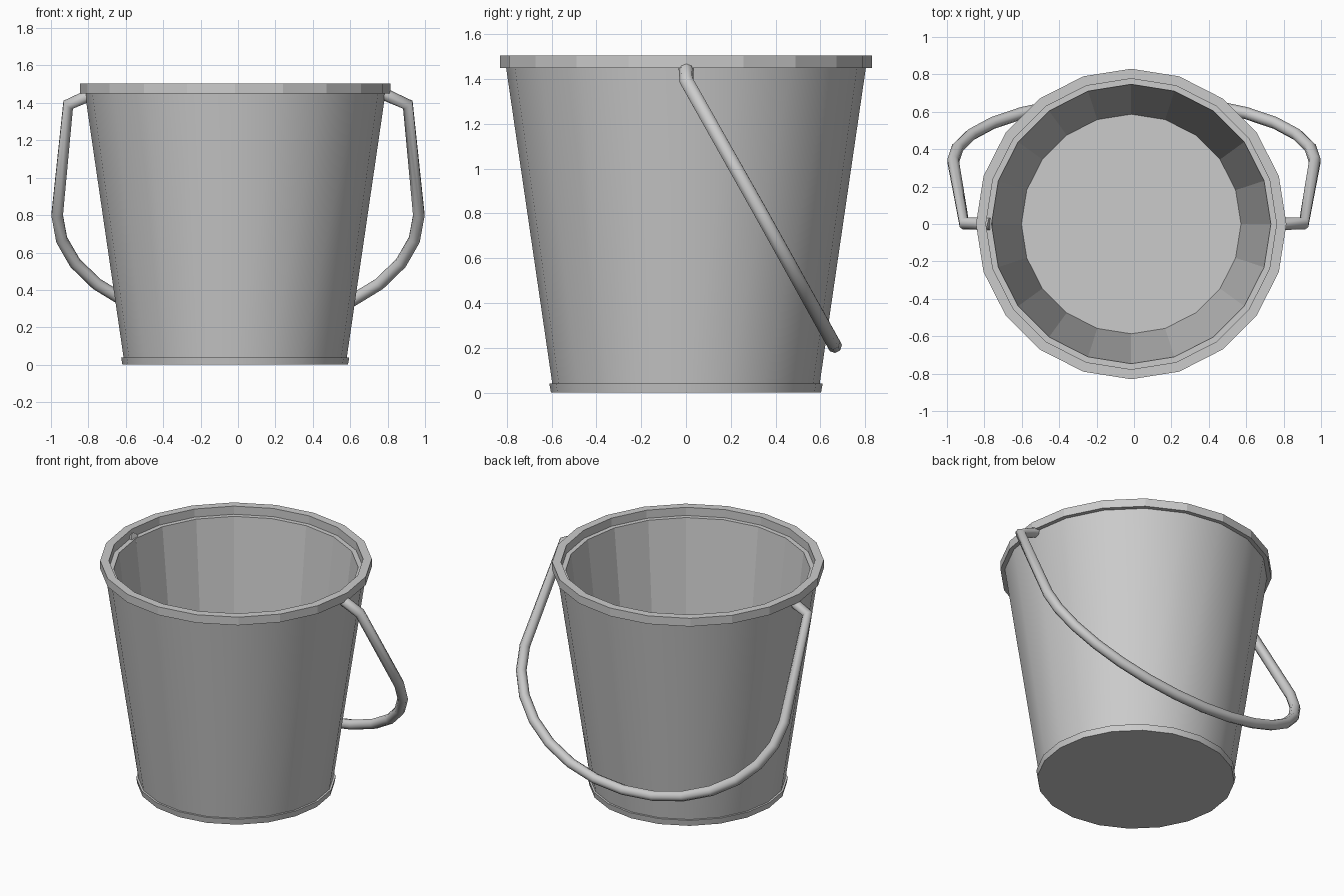
import bpy, bmesh
from math import sin, cos, pi

if "Cube" in bpy.data.objects:
    bpy.data.objects.remove(bpy.data.objects["Cube"])

SIDES = 20
CX = -0.015  # the pail sits slightly off the handle's centre


def lathe(name, profile, closed=False, smooth_rows=()):
    """Revolve (radius, z) points; cap both ends unless the profile is closed."""
    bm = bmesh.new()
    rings = []
    for r, z in profile:
        rings.append([bm.verts.new((CX + r * cos(2 * pi * i / SIDES),
                                    r * sin(2 * pi * i / SIDES), z))
                      for i in range(SIDES)])
    n = len(rings)
    for k in range(n if closed else n - 1):
        a, b = rings[k], rings[(k + 1) % n]
        for i in range(SIDES):
            j = (i + 1) % SIDES
            f = bm.faces.new((a[i], a[j], b[j], b[i]))
            f.smooth = k in smooth_rows
    if not closed:
        bm.faces.new(rings[0])
        bm.faces.new(rings[-1])
    bmesh.ops.recalc_face_normals(bm, faces=bm.faces)
    # keep the wall ends crisp where smooth faces meet flat ones
    for e in bm.edges:
        if len(e.link_faces) == 2 and e.calc_face_angle(0) > 0.6:
            e.smooth = False
    me = bpy.data.meshes.new(name)
    bm.to_mesh(me)
    bm.free()
    ob = bpy.data.objects.new(name, me)
    bpy.context.collection.objects.link(ob)
    return ob


# Pail: base band, smooth outer wall, ledge under the rim, faceted inside, floor
lathe("pail_body", [(0.603, 0.0), (0.61, 0.04), (0.597, 0.04), (0.803, 1.45),
                    (0.747, 1.45), (0.587, 0.05)], smooth_rows=(0, 2))

# Rim band
lathe("rim", [(0.83, 1.45), (0.83, 1.505), (0.777, 1.505), (0.777, 1.45)],
      closed=True)

# Handle: stub, straight arm and half-ellipse bow, all in one tilted plane
half = [(0.77, 0.0, 1.452), (0.908, 0.003, 1.39)]
STEPS = 14
bow = []
for i in range(STEPS + 1):
    t = pi * i / STEPS
    z = 0.80 - 0.59 * sin(t)
    bow.append((0.967 * cos(t), (1.405 - z) * 0.555, z))
path = half + bow + [(-x, y, z) for x, y, z in reversed(half)]

cu = bpy.data.curves.new("handle", 'CURVE')
cu.dimensions = '3D'
cu.bevel_depth = 0.033
cu.bevel_resolution = 2
cu.use_fill_caps = True
sp = cu.splines.new('POLY')
sp.points.add(len(path) - 1)
for p, co in zip(sp.points, path):
    p.co = (*co, 1)
sp.use_smooth = True
handle = bpy.data.objects.new("handle", cu)
bpy.context.collection.objects.link(handle)
